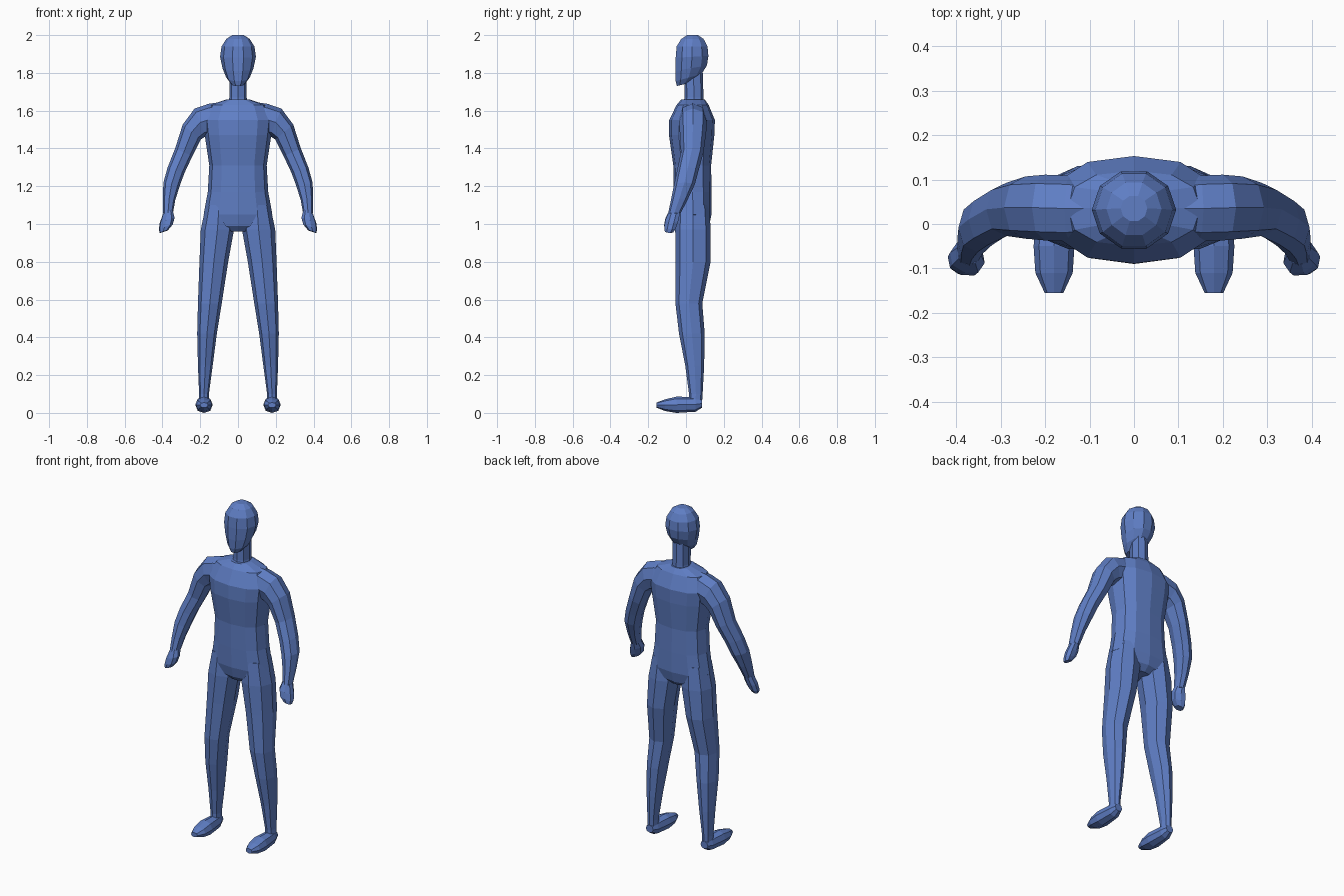
import bpy, bmesh, math
from mathutils import Vector

blue = bpy.data.materials.new("matte_blue")
blue.diffuse_color = (0.115, 0.21, 0.56, 1)


def loft(name, rings, sides, power=1.0, mirror=False):
    """Skin a closed tube over rings given as (centre, half axis u, half axis v)."""
    bm = bmesh.new()
    loops = []
    for c, u, v in rings:
        loop = []
        for i in range(sides):
            a = 2 * math.pi * i / sides
            s, k = math.sin(a), math.cos(a)
            ku = math.copysign(abs(k) ** power, k)
            sv = math.copysign(abs(s) ** power, s)
            loop.append(bm.verts.new(Vector(c) + Vector(u) * ku + Vector(v) * sv))
        loops.append(loop)
    for lo, hi in zip(loops, loops[1:]):
        for i in range(sides):
            j = (i + 1) % sides
            bm.faces.new((lo[i], lo[j], hi[j], hi[i]))
    bm.faces.new(loops[0][::-1])
    bm.faces.new(loops[-1])
    bmesh.ops.recalc_face_normals(bm, faces=bm.faces)
    me = bpy.data.meshes.new(name)
    bm.to_mesh(me)
    bm.free()
    me.materials.append(blue)
    ob = bpy.data.objects.new(name, me)
    bpy.context.collection.objects.link(ob)
    if mirror:
        ob.modifiers.new("mirror", 'MIRROR').use_axis[0] = True
    return ob


def level(x, y, z, rx, ry, pitch=0.0):
    """Horizontal ring; pitch raises its back edge."""
    return (x, y, z), (rx, 0, 0), (0, ry, pitch)


def slanted(x, y, z, a, b, deg):
    """Arm ring whose outer edge points deg above the horizontal."""
    t = math.radians(deg)
    return (x, y, z), (a * math.cos(t), 0, a * math.sin(t)), (0, b, 0)


# torso: crotch up to neck base
loft("torso", [level(0, y, z, rx, ry) for y, z, rx, ry in (
    (0.035, 0.96, 0.055, 0.055),
    (0.037, 0.99, 0.11, 0.085),
    (0.037, 1.05, 0.182, 0.098),
    (0.035, 1.17, 0.16, 0.10),
    (0.033, 1.31, 0.152, 0.10),
    (0.03, 1.47, 0.176, 0.12),
    (0.032, 1.55, 0.185, 0.121),
    (0.035, 1.63, 0.15, 0.085),
    (0.037, 1.66, 0.06, 0.062))], 12, 0.82)

# neck
loft("neck", [level(0, 0.04, 1.62, 0.055, 0.056),
              level(0, 0.042, 1.67, 0.046, 0.05),
              level(0, 0.04, 1.80, 0.046, 0.05)], 8, 0.85)

# head: chin up to crown
loft("head", [level(0, y, z, rx, ry, p) for y, z, rx, ry, p in (
    (-0.01, 1.74, 0.035, 0.04, 0.01),
    (0.014, 1.775, 0.062, 0.072, 0.02),
    (0.027, 1.825, 0.082, 0.088, 0.015),
    (0.032, 1.885, 0.095, 0.091, 0.005),
    (0.032, 1.94, 0.087, 0.086, 0),
    (0.034, 1.98, 0.062, 0.062, 0),
    (0.035, 2.0, 0.03, 0.03, 0))], 10)

# arms: shoulder, elbow, wrist
loft("arms", [slanted(*r) for r in (
    (0.06, 0.035, 1.575, 0.075, 0.062, 90),
    (0.145, 0.035, 1.555, 0.082, 0.074, 82),
    (0.20, 0.037, 1.538, 0.079, 0.074, 68),
    (0.245, 0.037, 1.487, 0.062, 0.07, 40),
    (0.287, 0.033, 1.38, 0.05, 0.06, 24),
    (0.328, 0.01, 1.285, 0.047, 0.057, 18),
    (0.352, -0.008, 1.21, 0.044, 0.055, 12),
    (0.365, -0.035, 1.13, 0.033, 0.044, 8),
    (0.371, -0.062, 1.055, 0.026, 0.033, 5))], 8, 0.9, True)

# hands: wrist to fingertips, thumb edge turned forward
loft("hands", [((x, y, z), (a, 0.3 * a, -0.35 * a), (-0.2 * b, b, 0)) for x, y, z, a, b in (
    (0.371, -0.06, 1.065, 0.025, 0.031),
    (0.375, -0.076, 1.02, 0.039, 0.033),
    (0.382, -0.085, 0.985, 0.037, 0.03),
    (0.392, -0.09, 0.96, 0.022, 0.022))], 8, 0.85, True)

# legs: hip, knee, calf, ankle
loft("legs", [level(*r) for r in (
    (0.10, 0.036, 1.10, 0.07, 0.085),
    (0.109, 0.037, 0.97, 0.088, 0.094),
    (0.128, 0.037, 0.80, 0.076, 0.093),
    (0.149, 0.015, 0.58, 0.063, 0.071),
    (0.164, 0.031, 0.42, 0.052, 0.068),
    (0.173, 0.046, 0.25, 0.039, 0.05),
    (0.18, 0.052, 0.10, 0.026, 0.036),
    (0.18, 0.05, 0.04, 0.028, 0.034))], 8, 0.9, True)

# feet: heel to toe
loft("feet", [((0.18, y, z), (rx, 0, 0), (0, 0, rz)) for y, z, rx, rz in (
    (0.086, 0.05, 0.024, 0.022),
    (0.05, 0.045, 0.036, 0.039),
    (-0.05, 0.043, 0.046, 0.043),
    (-0.11, 0.041, 0.042, 0.031),
    (-0.155, 0.041, 0.021, 0.014))], 8, 0.9, True)
